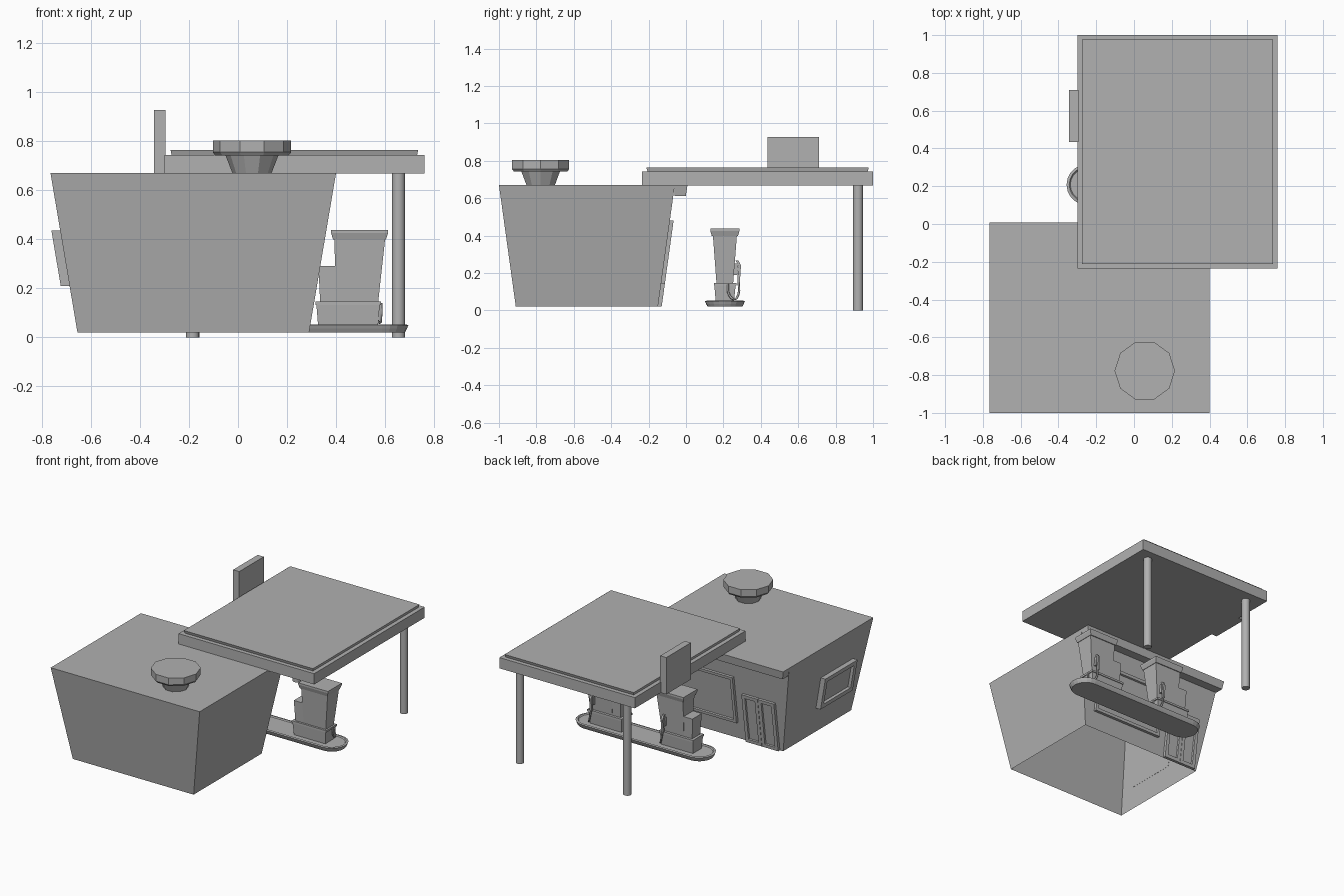
import bpy, bmesh
from math import sin, cos, pi

if "Cube" in bpy.data.objects:
    bpy.data.objects.remove(bpy.data.objects["Cube"])

grey = bpy.data.materials.new("mid_grey")
grey.diffuse_color = (.44, .44, .44, 1)
grey.use_nodes = True
grey.node_tree.nodes["Principled BSDF"].inputs["Base Color"].default_value = grey.diffuse_color


def loft(name, rings, bottom=True):
    """Bridge equal-length rings and cap the ends."""
    bm = bmesh.new()
    vs = [[bm.verts.new(p) for p in r] for r in rings]
    n = len(rings[0])
    for a, b in zip(vs, vs[1:]):
        for i in range(n):
            j = (i + 1) % n
            bm.faces.new((a[i], a[j], b[j], b[i]))
    base = bm.faces.new(vs[0])
    bm.faces.new(vs[-1])
    bmesh.ops.recalc_face_normals(bm, faces=bm.faces)
    if not bottom:
        bm.faces.remove(base)
    me = bpy.data.meshes.new(name)
    bm.to_mesh(me)
    bm.free()
    me.materials.append(grey)
    ob = bpy.data.objects.new(name, me)
    bpy.context.collection.objects.link(ob)
    return ob


def rect(x0, x1, y0, y1, z):
    return [(x0, y0, z), (x1, y0, z), (x1, y1, z), (x0, y1, z)]


def box(name, x0, x1, y0, y1, z0, z1):
    return loft(name, [rect(x0, x1, y0, y1, z0), rect(x0, x1, y0, y1, z1)])


def ngon(cx, cy, r, z, n):
    return [(cx + r * cos(2 * pi * i / n), cy + r * sin(2 * pi * i / n), z) for i in range(n)]


def stadium(x0, x1, cy, r, z, n=10):
    angles = [pi * (i / n - .5) for i in range(n + 1)]
    right = [(x1 - r + r * cos(t), cy + r * sin(t), z) for t in angles]
    left = [(x0 + r - r * cos(t), cy - r * sin(t), z) for t in angles]
    return right + left


# Points on the sloping walls: u along the wall, z height, d distance outward
def lean(z):
    return (z - .02) / .65


def back_wall(u, z, d):
    return (u, -.15 + .09 * lean(z) + d, z)


def side_wall(u, z, d):
    return (-.655 - .11 * lean(z) - d, u, z)


def frame(name, wall, u0, u1, z0, z1, depth, border, recess):
    def ring(b, d):
        return [wall(u, z, d) for u, z in ((u0 + b, z0 + b), (u1 - b, z0 + b), (u1 - b, z1 - b), (u0 + b, z1 - b))]
    return loft(name, [ring(0, -.001), ring(0, depth), ring(border, depth), ring(border + .003, depth - recess)])


# Building shell (open underneath) and ledge over the shop front
loft("building", [rect(-.655, .29, -.91, -.15, .02), rect(-.765, .40, -1, -.06, .67)], bottom=False)
loft("roof_ledge", [rect(-.755, .39, -.062, -.001, .612), rect(-.765, .40, -.062, .008, .67)])

# Shop window, double doors and side window
frame("shop_window", back_wall, -.315, .23, .14, .48, .02, .02, .012)
for i, x in enumerate((-.63, -.502)):
    frame(f"door_{i}", back_wall, x, x + .126, .02, .372, .02, .024, .01)
frame("side_window", side_wall, -.83, -.47, .21, .435, .036, .03, .02)

# Roof vent
loft("roof_vent", [ngon(.057, -.777, r, z, 10) for r, z in
                   ((.078, .665), (.108, .742), (.15, .742), (.16, .755), (.16, .803))])

# Canopy, raised roof panel, sign and posts
box("canopy", -.30, .76, -.235, 1, .667, .743)
loft("canopy_roof_panel", [rect(-.27, .73, -.205, .97, .74), rect(-.275, .735, -.212, .977, .763)])
box("sign_board", -.343, -.295, .435, .71, .667, .927)
for i, x in enumerate((-.185, .655)):
    post = loft(f"canopy_post_{i}", [ngon(x, .92, .027, 0, 16), ngon(x, .92, .027, .67, 16)])
    bpy.ops.object.select_all(action='DESELECT')
    post.select_set(True)
    bpy.context.view_layer.objects.active = post
    bpy.ops.object.shade_smooth_by_angle()

# Pump island with raised kerb lip
loft("pump_island", [stadium(-.357 + b, .695 - b, .208, .107 - b, z) for b, z in
                     ((.014, .02), (.006, .035), (0, .05), (.014, .053), (.02, .046))])


def pump(i, dx):
    def part(name, rings):
        loft(f"pump_{name}_{i}", [rect(dx + a, dx + b, c, d, z) for a, b, c, d, z in rings])
    part("base", [(.328, .57, .16, .255, .03), (.32, .578, .152, .265, .132),
                  (.316, .584, .149, .27, .132), (.316, .584, .149, .27, .146)])
    part("step", [(.335, .43, .163, .252, .145), (.328, .43, .155, .26, .29)])
    part("body", [(.40, .572, .163, .252, .145), (.393, .600, .144, .272, .40)])
    part("cap", [(.388, .603, .138, .278, .398), (.38, .612, .13, .286, .425), (.38, .612, .13, .286, .438)])
    # Nozzle on the side face
    part("holder", [(.532, .556, .25, .276, .19), (.532, .556, .25, .278, .25)])
    part("nozzle", [(.537, .551, .274, .288, .15), (.537, .551, .28, .294, .24), (.537, .551, .264, .28, .268)])
    # Hose looping round to the end face
    cu = bpy.data.curves.new(f"pump_hose_{i}", 'CURVE')
    cu.dimensions = '3D'
    cu.bevel_depth = .006
    cu.bevel_resolution = 1
    cu.resolution_u = 4
    cu.use_fill_caps = True
    cu.materials.append(grey)
    sp = cu.splines.new('BEZIER')
    pts = ((.544, .281, .16), (.56, .28, .085), (.578, .258, .06), (.583, .23, .085), (.583, .224, .14))
    sp.bezier_points.add(len(pts) - 1)
    for bp, (x, y, z) in zip(sp.bezier_points, pts):
        bp.co = (x + dx, y, z)
        bp.handle_left_type = bp.handle_right_type = 'AUTO'
    bpy.context.collection.objects.link(bpy.data.objects.new(f"pump_hose_{i}", cu))


# Two matching fuel pumps
for i, dx in enumerate((0, -.56)):
    pump(i, dx)
